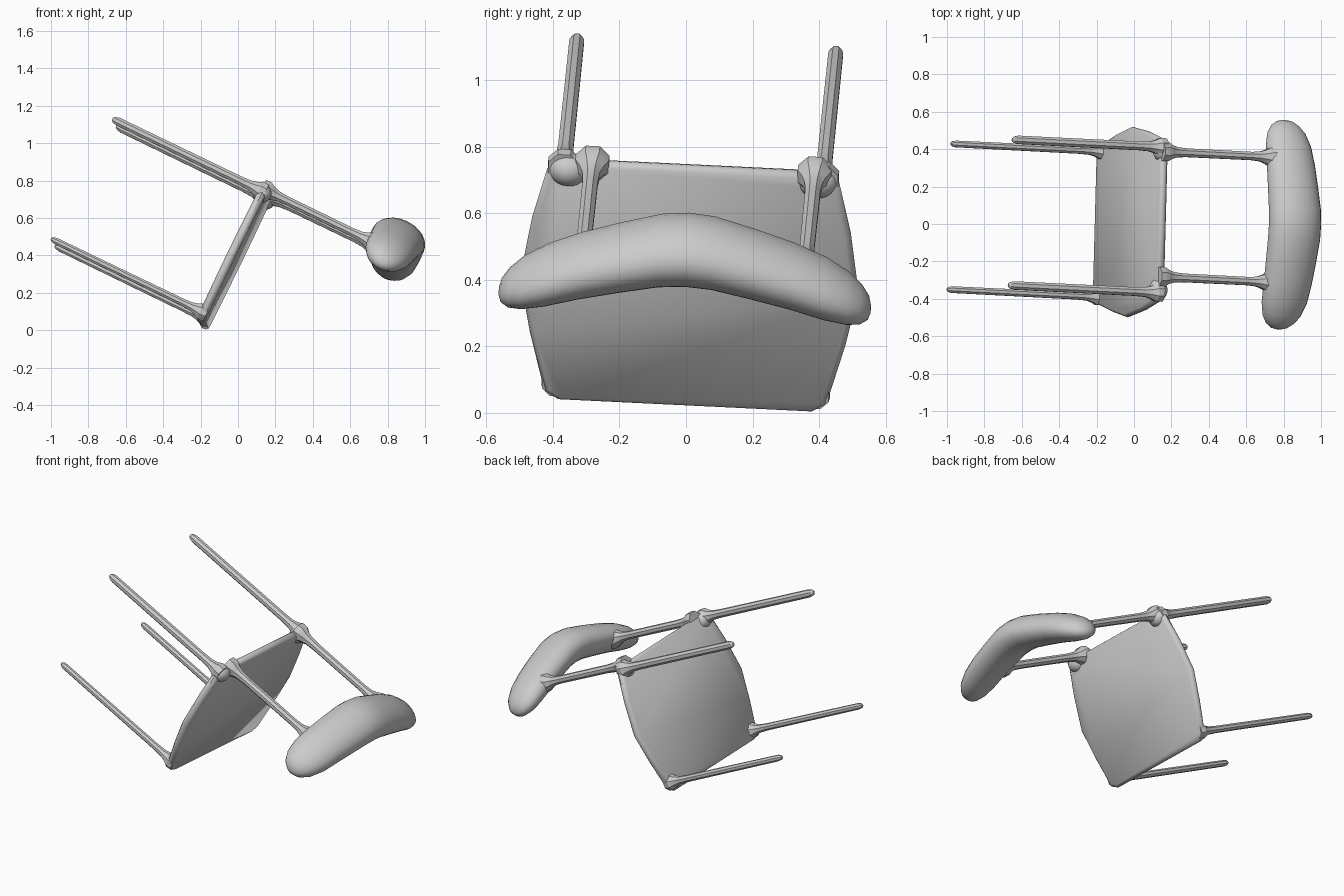
import bpy, bmesh, math
from mathutils import Matrix, Vector

cube = bpy.data.objects.get("Cube")
if cube:
    bpy.data.objects.remove(cube, do_unlink=True)

# One plain grey for the whole chair
grey = bpy.data.materials.new("plain grey")
grey.use_nodes = True
GREY = (0.6, 0.6, 0.6, 1)
grey.diffuse_color = GREY
grey.node_tree.nodes["Principled BSDF"].inputs["Base Color"].default_value = GREY

# Chair frame: local x = side, y = towards the back, z = up the chair; the chair lies tipped over
up = Vector((0.90, -0.045, -0.435)).normalized()
side = Vector((0.03, 0.998, -0.05))
side = (side - up * side.dot(up)).normalized()
depth = up.cross(side)
FRAME = Matrix.Translation((-0.02, 0.01, 0.385)) @ Matrix((side, depth, up)).transposed().to_4x4()


def make_object(name, bm, angle=30):
    bmesh.ops.recalc_face_normals(bm, faces=bm.faces)
    mesh = bpy.data.meshes.new(name)
    bm.to_mesh(mesh)
    bm.free()
    mesh.materials.append(grey)
    ob = bpy.data.objects.new(name, mesh)
    bpy.context.collection.objects.link(ob)
    ob.matrix_world = FRAME
    bpy.ops.object.select_all(action='DESELECT')
    ob.select_set(True)
    bpy.context.view_layer.objects.active = ob
    bpy.ops.object.shade_smooth_by_angle(angle=math.radians(angle))
    return ob


def loft(bm, rings):
    """Bridge rings of points and cap both ends."""
    loops = [[bm.verts.new(p) for p in ring] for ring in rings]
    n = len(loops[0])
    for a, b in zip(loops, loops[1:]):
        for i in range(n):
            j = (i + 1) % n
            bm.faces.new((a[i], a[j], b[j], b[i]))
    bm.faces.new(loops[0])
    bm.faces.new(loops[-1])


def rod(name, x, y, profile, sides=8):
    """Vertical faceted rod from (height, radius) pairs."""
    bm = bmesh.new()
    turns = [2 * math.pi * (i + 0.5) / sides for i in range(sides)]
    loft(bm, [[(x + r * math.cos(t), y + r * math.sin(t), z) for t in turns]
              for z, r in profile])
    return make_object(name, bm)


# Seat: six-sided slab with rounded rim
half = [(0.385, -0.40), (0.425, -0.375), (0.475, -0.18), (0.51, 0.0),
        (0.48, 0.2), (0.44, 0.365), (0.40, 0.40)]
outline = half + [(-x, y) for x, y in reversed(half)]
bm = bmesh.new()
levels = [(-0.024, 0.965), (-0.014, 0.99), (0.0, 1.0), (0.014, 0.99), (0.024, 0.965)]
loft(bm, [[(x * s, y * s, z) for x, y in outline] for z, s in levels])
make_object("seat", bm, 40)

# Legs flare into the seat corners and taper to blunt tips
for label, s in (("left", 1), ("right", -1)):
    rod("back_leg_" + label, 0.39 * s, 0.375,
        [(0.015, 0.05), (-0.02, 0.052), (-0.045, 0.038), (-0.08, 0.028), (-0.14, 0.025),
         (-0.86, 0.024), (-0.885, 0.018), (-0.895, 0.008)])
    rod("front_leg_" + label, 0.39 * s, -0.345,
        [(0.015, 0.045), (-0.02, 0.048), (-0.045, 0.034), (-0.08, 0.024), (-0.14, 0.021),
         (-0.88, 0.019), (-0.90, 0.015), (-0.91, 0.007)])

# Back posts flare at the seat and again at the backrest
for label, x in (("left", 0.365), ("right", -0.305)):
    rod("back_post_" + label, x, 0.39,
        [(-0.015, 0.055), (0.02, 0.055), (0.045, 0.04), (0.08, 0.029), (0.14, 0.025),
         (0.52, 0.024), (0.57, 0.028), (0.605, 0.04), (0.64, 0.06), (0.67, 0.06)])

# Rounded corner blends where legs and posts meet the seat
for label, s in (("left", 1), ("right", -1)):
    bm = bmesh.new()
    bmesh.ops.create_icosphere(bm, subdivisions=3, radius=1.0)
    bmesh.ops.transform(bm, verts=bm.verts, matrix=Matrix.Translation((0.375 * s, 0.365, 0))
                        @ Matrix.Diagonal((0.06, 0.05, 0.05, 1)))
    make_object("corner_blend_" + label, bm, 60)

# Backrest: bowed cushion, thick in the middle, rounded at the ends
stations = [(0.0, 0.479, 0.147, 0.102), (0.08, 0.472, 0.147, 0.101), (0.2, 0.442, 0.142, 0.097),
            (0.32, 0.408, 0.136, 0.092), (0.42, 0.372, 0.128, 0.086), (0.49, 0.343, 0.107, 0.073),
            (0.53, 0.325, 0.078, 0.056), (0.553, 0.315, 0.045, 0.034), (0.56, 0.311, 0.015, 0.012)]
stations = [(-x, y, h, t) for x, y, h, t in reversed(stations[1:])] + stations
bm = bmesh.new()
turns = [2 * math.pi * i / 24 for i in range(24)]
loft(bm, [[(x + 0.01, y + t * math.sin(a), 0.747 + h * math.cos(a)) for a in turns]
          for x, y, h, t in stations])
make_object("backrest", bm, 60)
